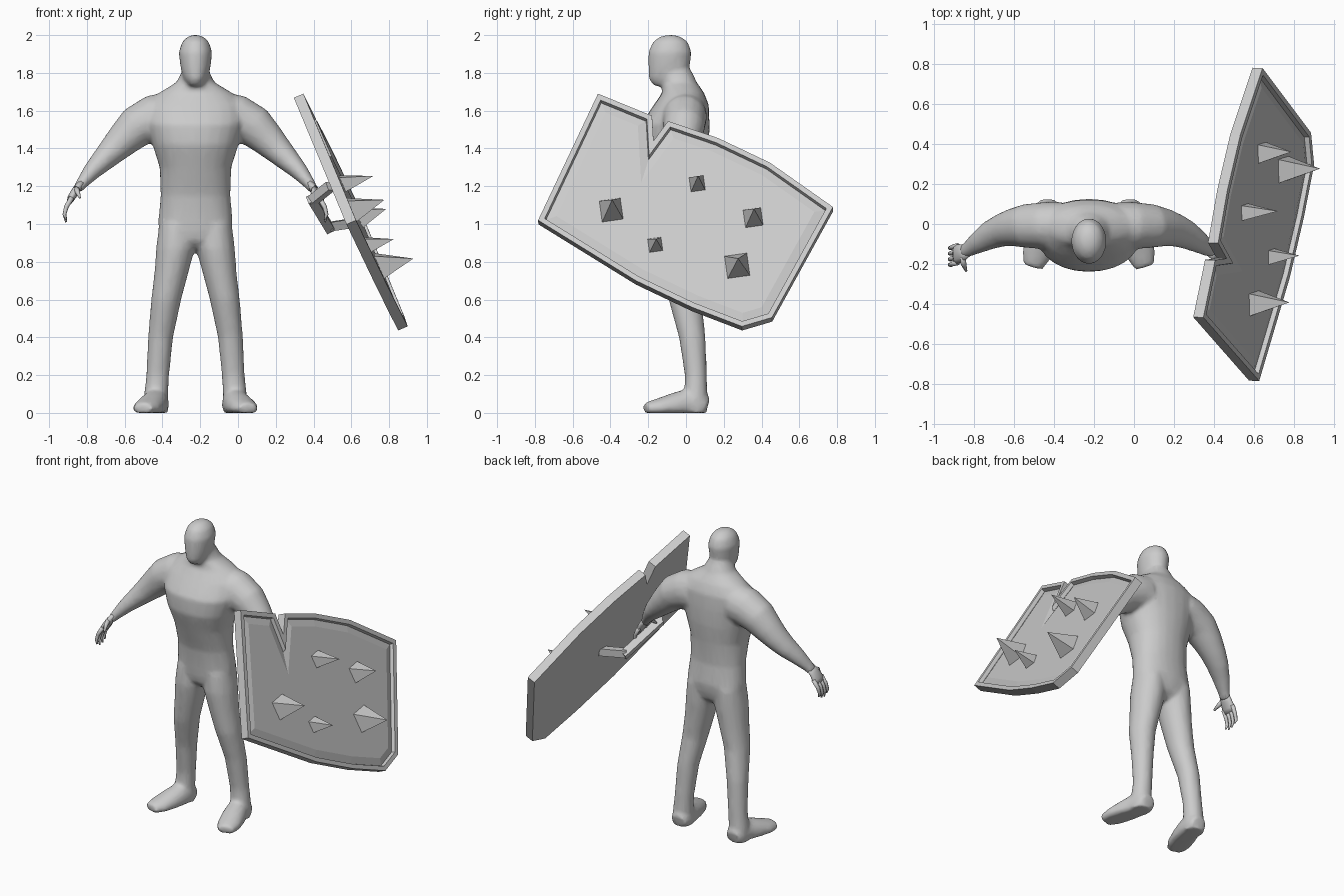
import bpy, bmesh, math
from mathutils import Vector

if "Cube" in bpy.data.objects:
    bpy.data.objects.remove(bpy.data.objects["Cube"])

grey = bpy.data.materials.new("plain grey")
grey.diffuse_color = (0.6, 0.6, 0.6, 1)
grey.use_nodes = True
grey.node_tree.nodes["Principled BSDF"].inputs["Base Color"].default_value = grey.diffuse_color
BODY_X = -0.225


def finish(bm, name, smooth=False):
    bmesh.ops.recalc_face_normals(bm, faces=bm.faces)
    me = bpy.data.meshes.new(name)
    bm.to_mesh(me)
    bm.free()
    me.materials.append(grey)
    for p in me.polygons:
        p.use_smooth = smooth
    ob = bpy.data.objects.new(name, me)
    bpy.context.collection.objects.link(ob)
    return ob


def loft(bm, rings, side=1, flat=False, ref=(0, 1, 0), n=16, grow=.003, power=1):
    """Closed tube through rings (x, y, z, half width, half depth)."""
    cs = [Vector((BODY_X + side * r[0], r[1], r[2])) for r in rings]
    loops = []
    for i, (c, r) in enumerate(zip(cs, rings)):
        t = Vector((0, 0, 1)) if flat else (cs[min(i + 1, len(cs) - 1)] - cs[max(i - 1, 0)]).normalized()
        u = t.cross(Vector(ref)).normalized()
        v = u.cross(t)
        loop = []
        for k in range(n):
            a = 2 * math.pi * k / n
            ca, sa = (math.copysign(abs(f) ** power, f) for f in (math.cos(a), math.sin(a)))
            p = c + u * (r[3] + grow) * ca + v * (r[4] + grow) * sa
            p.z = max(p.z, 0)
            loop.append(bm.verts.new(p))
        loops.append(loop)
    for a, b in zip(loops, loops[1:]):
        for k in range(n):
            bm.faces.new((a[k], a[(k + 1) % n], b[(k + 1) % n], b[k]))
    bm.faces.new(loops[0])
    bm.faces.new(loops[-1])


# --- Body: torso, head, arms, legs and feet blended into one skin
body = bmesh.new()
loft(body, [(0, -.015, .87, .04, .06), (0, -.014, .91, .15, .1), (0, -.012, .96, .19, .114),
            (0, -.01, 1.02, .194, .12), (0, -.025, 1.15, .182, .12), (0, -.045, 1.3, .187, .15),
            (0, -.058, 1.42, .225, .178), (0, -.056, 1.53, .255, .178), (0, -.025, 1.63, .25, .143),
            (0, -.015, 1.695, .19, .108), (0, -.033, 1.75, .098, .087), (0, -.055, 1.81, .068, .083)],
     flat=True, n=24, power=.92)
loft(body, [(0, -.13, 1.73, .03, .04), (0, -.105, 1.77, .06, .09), (0, -.09, 1.83, .077, .107),
            (0, -.085, 1.91, .086, .112), (0, -.083, 1.965, .068, .09), (0, -.083, 1.99, .042, .055),
            (0, -.083, 2.001, .015, .02)], flat=True, n=24)
for s in (-1, 1):
    loft(body, [(.14, 0, 1.575, .12, .11), (.22, -.008, 1.56, .122, .115), (.315, -.01, 1.513, .108, .107),
                (.382, -.018, 1.447, .089, .092), (.437, -.032, 1.392, .074, .08),
                (.492, -.055, 1.337, .06, .07), (.55, -.09, 1.278, .045, .055),
                (.61, -.13, 1.205, .027, .036), (.625, -.14, 1.18, .024, .036)], s)
    loft(body, [(.10, -.01, 1.0, .09, .11), (.106, -.015, .87, .1, .112), (.126, -.012, .75, .088, .10),
                (.155, -.005, .6, .077, .085), (.185, .033, .4, .064, .068), (.2, .052, .2, .058, .056),
                (.21, .052, .08, .062, .059), (.21, .052, 0, .062, .059)], s, flat=True)
    loft(body, [(.205, .112, .03, .05, .05), (.205, .07, .045, .064, .065), (.215, 0, .045, .068, .078),
                (.235, -.07, .035, .074, .066), (.26, -.15, .025, .072, .048),
                (.28, -.215, .02, .048, .032)], s, ref=(0, 0, 1))
skin = finish(body, "body", True)
m = skin.modifiers.new("blend", 'REMESH')
m.mode, m.voxel_size, m.use_smooth_shade = 'VOXEL', 0.012, True
m = skin.modifiers.new("soften", 'SMOOTH')
m.factor, m.iterations = 0.5, 10
m = skin.modifiers.new("simplify", 'DECIMATE')
m.ratio = 0.25

# --- Hands: palm, four curled fingers and a thumb
for s, name in ((-1, "open_hand"), (1, "grip_hand")):
    hand = bmesh.new()
    loft(hand, [(.605, -.13, 1.215, .022, .034), (.635, -.145, 1.175, .022, .045),
                (.66, -.15, 1.135, .02, .052), (.67, -.15, 1.11, .012, .045)], s, n=10, grow=0)
    for i in range(4):
        y = -.192 + .028 * i
        drop = (.015, 0, .005, .02)[i]
        loft(hand, [(.655, y, 1.14, .014, .014), (.684, y - .008, 1.09, .012, .012),
                    (.694, y - .012, 1.05, .010, .010), (.685, y - .016, 1.01 + drop, .005, .006)],
             s, n=8, grow=0)
    loft(hand, [(.63, -.16, 1.19, .016, .016), (.625, -.20, 1.17, .014, .014),
                (.612, -.235, 1.14, .006, .006)], s, ref=(0, 0, 1), n=8, grow=0)
    finish(hand, name, True)

# --- Shield: tilted notched plate, raised rim, recessed field with a sloped border
normal = Vector((.919, -.028, .395)).normalized()


def front(y, z):
    return Vector((.36 + .43 * (1.69 - z) + .03 * y, y, z))


outline = [(-.466, 1.69), (-.18, 1.573), (-.172, 1.44), (-.095, 1.545), (.17, 1.455), (.444, 1.325),
           (.778, 1.09), (.455, .505), (.296, .458), (.03, .56), (-.265, .70), (-.783, 1.02)]
bm = bmesh.new()
top = [bm.verts.new(front(y, z)) for y, z in outline]
back = [bm.verts.new(v.co - normal * .055) for v in top]
face = bm.faces.new(top)
bm.faces.new(back[::-1])
for i in range(len(top)):
    j = (i + 1) % len(top)
    bm.faces.new((top[i], back[i], back[j], top[j]))
bmesh.ops.recalc_face_normals(bm, faces=bm.faces)
for width, rise in ((.028, 0), (.005, -.024), (.045, .012)):
    bmesh.ops.inset_region(bm, faces=[face], thickness=width, depth=rise, use_even_offset=True)
finish(bm, "shield")

# --- Spikes: four-sided pyramids (base y, base z, half diagonal, tip x, tip z)
for i, (y, z, r, tx, tz) in enumerate([(-.397, 1.08, .085, .775, 1.128), (-.164, .897, .055, .825, .92),
                                       (.058, 1.22, .058, .718, 1.255), (.354, 1.04, .072, .785, 1.08),
                                       (.27, .786, .09, .928, .817)]):
    bm = bmesh.new()
    tip = bm.verts.new((tx, y + .006, tz))
    base = []
    for k in range(4):
        a = math.radians(53 + 90 * k)
        base.append(bm.verts.new(front(y + r * math.cos(a), z + r * math.sin(a)) - normal * .025))
    bm.faces.new(base)
    for k in range(4):
        bm.faces.new((base[k], base[(k + 1) % 4], tip))
    finish(bm, f"spike_{i + 1}")


# --- Handle: splayed square-bar bracket on the back of the shield
def bar(bm, a, b, w):
    d = (b - a).normalized()
    u = d.cross(Vector((0, 0, 1)) if abs(d.dot(normal)) > .7 else normal).normalized()
    v = d.cross(u)
    ends = [[bm.verts.new(p + u * w * i + v * w * j) for i, j in ((1, 1), (-1, 1), (-1, -1), (1, -1))]
            for p in (a, b)]
    bm.faces.new(ends[0])
    bm.faces.new(ends[1])
    for k in range(4):
        bm.faces.new((ends[0][k], ends[0][(k + 1) % 4], ends[1][(k + 1) % 4], ends[1][k]))


bm = bmesh.new()
upper, lower = Vector((.395, -.27, 1.125)), Vector((.48, -.04, .985))
grip = lower - upper
bar(bm, upper - grip * .08, lower + grip * .08, .024)
for p, splay in ((upper, -1), (lower, 1)):
    bar(bm, p, p + normal * .122 + (grip * .2 + Vector((0, .06, 0))) * splay, .024)
finish(bm, "handle")
